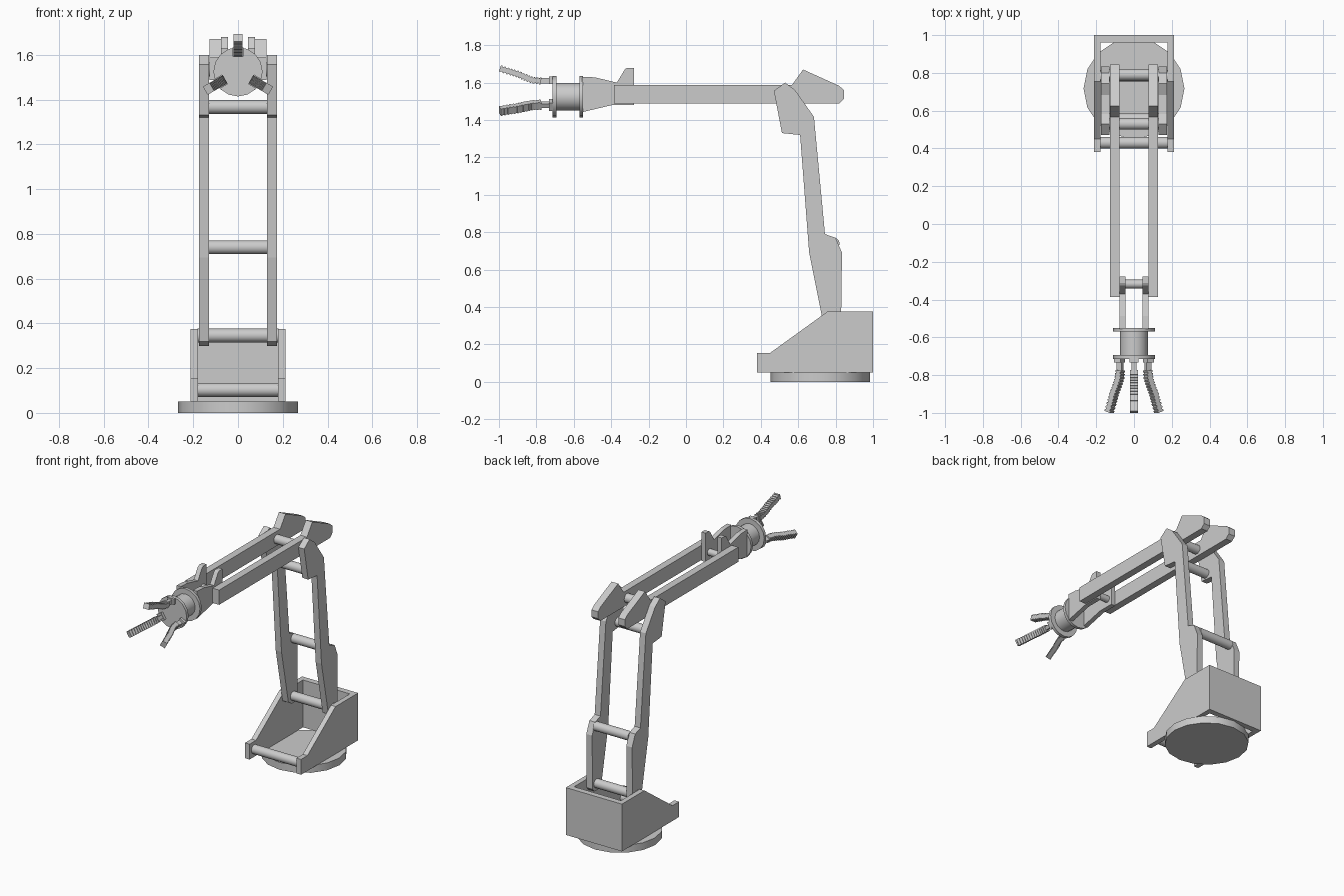
import bpy, bmesh, math
from mathutils import Matrix, Vector

if "Cube" in bpy.data.objects:
    bpy.data.objects.remove(bpy.data.objects["Cube"])

HAND_Z = 1.524


def finish(bm, name, smooth=False):
    bmesh.ops.recalc_face_normals(bm, faces=bm.faces)
    mesh = bpy.data.meshes.new(name)
    bm.to_mesh(mesh)
    bm.free()
    ob = bpy.data.objects.new(name, mesh)
    bpy.context.collection.objects.link(ob)
    if smooth:
        bpy.ops.object.select_all(action='DESELECT')
        ob.select_set(True)
        bpy.context.view_layer.objects.active = ob
        bpy.ops.object.shade_smooth_by_angle(angle=math.radians(35))
    return ob


def prism(name, profile, x0, x1):
    """Extrude a (y, z) outline from x0 to x1."""
    bm = bmesh.new()
    face = bm.faces.new([bm.verts.new((x0, y, z)) for y, z in profile])
    new = bmesh.ops.extrude_face_region(bm, geom=[face])["geom"]
    verts = [v for v in new if isinstance(v, bmesh.types.BMVert)]
    bmesh.ops.translate(bm, verts=verts, vec=(x1 - x0, 0, 0))
    return finish(bm, name)


def pair(name, profile, x0, x1):
    prism(name + "_right", profile, x0, x1)
    prism(name + "_left", profile, -x1, -x0)


def cylinder(name, a, b, r, sides=16):
    a, b = Vector(a), Vector(b)
    rot = (b - a).to_track_quat('Z', 'Y').to_matrix().to_4x4()
    bm = bmesh.new()
    bmesh.ops.create_cone(bm, cap_ends=True, segments=sides, radius1=r, radius2=r,
                          depth=(b - a).length,
                          matrix=Matrix.Translation((a + b) / 2) @ rot)
    return finish(bm, name, True)


def crossbar(name, y, z, half, r=0.031):
    return cylinder(name, (-half, y, z), (half, y, z), r)


# Base: turntable and open-topped housing
cylinder("turntable", (0, 0.718, 0), (0, 0.718, 0.05), 0.267)
pair("housing_side", [(0.38, 0.05), (0.38, 0.155), (0.45, 0.155), (0.755, 0.375),
                      (1.0, 0.375), (1.0, 0.05)], 0.178, 0.213)
prism("housing_back", [(0.96, 0.05), (0.96, 0.375), (1.0, 0.375), (1.0, 0.05)], -0.178, 0.178)
crossbar("housing_front_bar", 0.43, 0.103, 0.18)

# Lower arm
pair("lower_arm", [(0.53, 1.60), (0.47, 1.556), (0.513, 1.33), (0.61, 1.32), (0.658, 0.695),
                   (0.733, 0.32), (0.77, 0.298), (0.81, 0.298), (0.829, 0.32), (0.834, 0.69),
                   (0.80, 0.77), (0.743, 0.79), (0.684, 1.417), (0.583, 1.56)], 0.13, 0.174)
crossbar("shoulder_bar", 0.785, 0.346, 0.18)
crossbar("lower_arm_middle_bar", 0.79, 0.74, 0.132)
crossbar("lower_arm_top_bar", 0.555, 1.367, 0.132)
crossbar("elbow_bar", 0.53, 1.535, 0.132)

# Upper arm
pair("upper_arm", [(-0.386, 1.487), (-0.386, 1.588), (0.567, 1.588), (0.626, 1.67),
                   (0.818, 1.583), (0.845, 1.56), (0.845, 1.513), (0.818, 1.487)], 0.077, 0.127)

# Wrist fork and hub
pair("wrist_fork", [(-0.555, 1.631), (-0.487, 1.628), (-0.37, 1.60), (-0.326, 1.672),
                    (-0.313, 1.679), (-0.278, 1.679), (-0.278, 1.481), (-0.39, 1.481),
                    (-0.555, 1.442)], 0.045, 0.077)
crossbar("wrist_bar", -0.318, 1.535, 0.08, 0.023)
cylinder("wrist_rear_flange", (0, -0.55, HAND_Z), (0, -0.57, HAND_Z), 0.11)
cylinder("wrist_hub", (0, -0.56, HAND_Z), (0, -0.70, HAND_Z), 0.074)
cylinder("wrist_front_flange", (0, -0.693, HAND_Z), (0, -0.714, HAND_Z), 0.11)


# Fingers: (y, radius) path with ribs
PATH = [(-0.775, 0.084), (-0.82, 0.089), (-0.86, 0.104), (-0.90, 0.122),
        (-0.945, 0.135), (-0.995, 0.152)]


def sample(t):
    f = t * (len(PATH) - 1)
    i = min(int(f), len(PATH) - 2)
    return Vector(PATH[i]).lerp(Vector(PATH[i + 1]), f - i)


def finger_outline(ribs=14):
    outer, inner = [], []
    n = ribs * 2 - 1
    for k in range(n):
        half = 0.018 if k % 2 == 0 else 0.013
        for t in (k / n, (k + 1) / n):
            d = sample(min(1, t + 0.08)) - sample(max(0, t - 0.08))
            normal = Vector((d.y, -d.x)).normalized()
            p = sample(t)
            outer.append(tuple(p + normal * half))
            inner.append(tuple(p - normal * half))
    return outer + inner[::-1]


for i in range(3):
    place = Matrix.Translation((0, 0, HAND_Z)) @ Matrix.Rotation(math.radians(120 * i), 4, 'Y')
    parts = [
        prism(f"finger_mount_{i + 1}", [(-0.712, 0.068), (-0.712, 0.108), (-0.733, 0.108),
                                        (-0.733, 0.068)], -0.025, 0.025),
        prism(f"finger_link_{i + 1}", [(-0.71, 0.07), (-0.71, 0.1), (-0.785, 0.1),
                                       (-0.785, 0.07)], -0.012, 0.012),
        prism(f"finger_{i + 1}", finger_outline(), -0.021, 0.021),
    ]
    for ob in parts:
        ob.data.transform(place)
